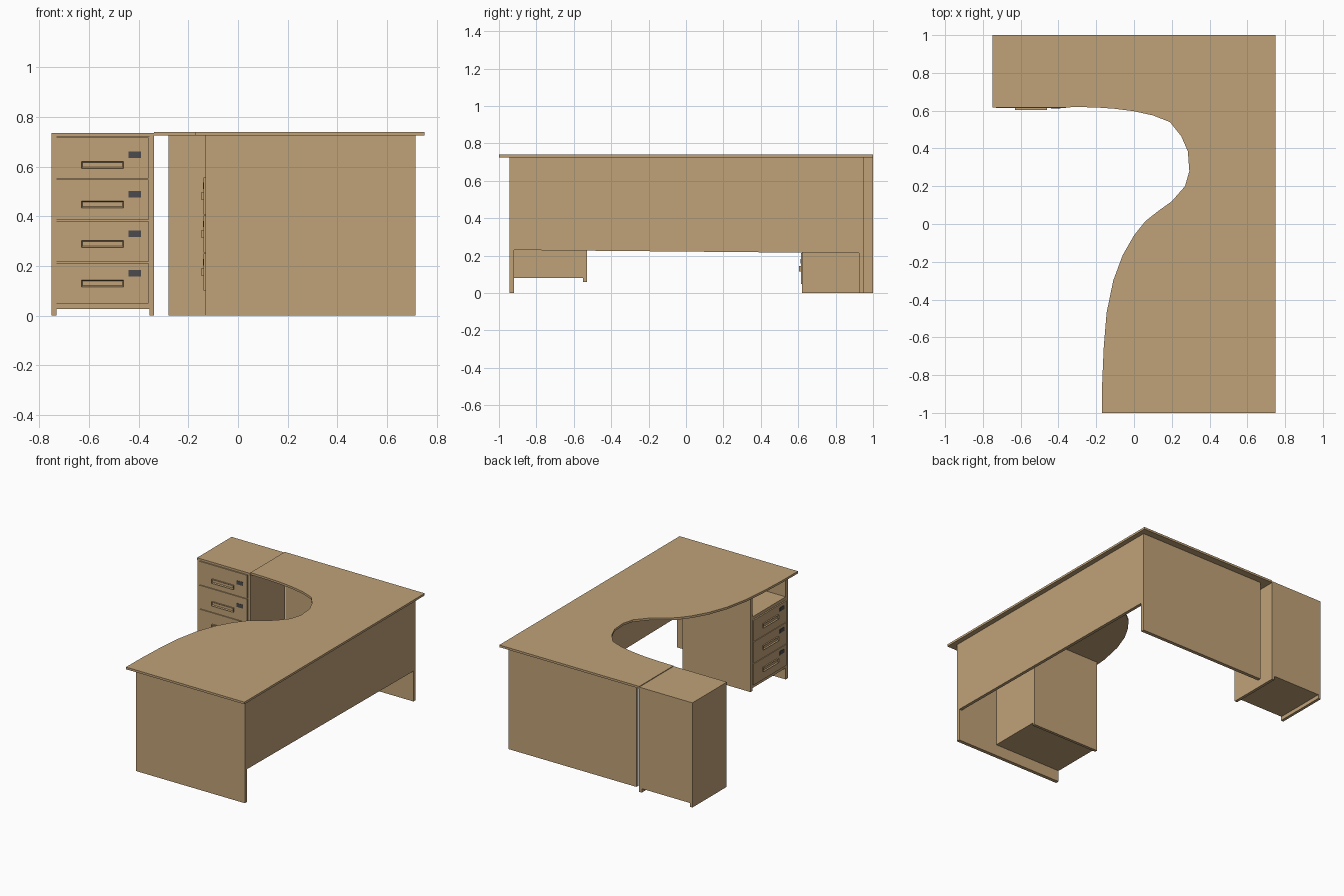
import bpy, bmesh, math
from mathutils import Matrix, Vector

if "Cube" in bpy.data.objects:
    bpy.data.objects.remove(bpy.data.objects["Cube"])


def material(name, rgb):
    m = bpy.data.materials.new(name)
    m.diffuse_color = (*rgb, 1)
    m.use_nodes = True
    m.node_tree.nodes["Principled BSDF"].inputs["Base Color"].default_value = m.diffuse_color
    return m


WOOD = material("light_wood", (0.527, 0.361, 0.188))
DARK = material("dark_metal", (0.07, 0.07, 0.075))


def finish(name, bm, mat, matrix=None):
    bmesh.ops.recalc_face_normals(bm, faces=bm.faces)
    me = bpy.data.meshes.new(name)
    bm.to_mesh(me)
    bm.free()
    me.materials.append(mat)
    ob = bpy.data.objects.new(name, me)
    bpy.context.collection.objects.link(ob)
    if matrix:
        ob.matrix_world = matrix
    return ob


def box_mesh(x, y, z):
    bm = bmesh.new()
    size = Matrix.Diagonal((x[1] - x[0], y[1] - y[0], z[1] - z[0], 1))
    mid = Matrix.Translation((sum(x) / 2, sum(y) / 2, sum(z) / 2))
    bmesh.ops.create_cube(bm, size=1, matrix=mid @ size)
    return bm


def box(name, x, y, z, mat=WOOD, matrix=None):
    return finish(name, box_mesh(x, y, z), mat, matrix)


def extrude_outline(name, outline, direction):
    bm = bmesh.new()
    face = bm.faces.new([bm.verts.new(p) for p in outline])
    new = bmesh.ops.extrude_face_region(bm, geom=[face])["geom"]
    verts = [v for v in new if isinstance(v, bmesh.types.BMVert)]
    bmesh.ops.translate(bm, verts=verts, vec=Vector(direction))
    return finish(name, bm, WOOD)


def drawer(name, place, width, z0, z1, handle_z):
    """Drawer front facing local -y, with framed pull and lock plate."""
    w = width / 2
    box(name + "_front", (-w, w), (-0.008, 0.002), (z0, z1), WOOD, place)
    bm = box_mesh((-0.085, 0.085), (-0.018, -0.007),
                  (handle_z - 0.014, handle_z + 0.014))
    front = min(bm.faces, key=lambda f: f.calc_center_median().y)
    bmesh.ops.inset_individual(bm, faces=[front], thickness=0.007)
    bmesh.ops.translate(bm, verts=front.verts, vec=(0, 0.008, 0))
    finish(name + "_handle", bm, WOOD, place)
    box(name + "_lock_plate", (0.105, 0.155), (-0.010, -0.007),
        (handle_z + 0.027, handle_z + 0.053), DARK, place)


# Desktop with the curved inner edge
curve = [(-0.337, 0.62), (-0.2, 0.617), (-0.1, 0.61), (0, 0.597), (0.1, 0.575),
         (0.19, 0.54), (0.25, 0.465), (0.285, 0.385), (0.293, 0.28),
         (0.27, 0.2), (0.2, 0.12), (0.13, 0.07), (0.06, 0.015), (0, -0.06),
         (-0.06, -0.165), (-0.11, -0.3), (-0.145, -0.47), (-0.16, -0.65),
         (-0.168, -0.83), (-0.17, -1)]
outline = [(x, y, 0.725) for x, y in curve + [(0.75, -1), (0.75, 1), (-0.337, 1)]]
extrude_outline("desktop", outline, (0, 0, 0.015))

# Supporting panels
box("front_leg_panel", (-0.13, 0.715), (-0.945, -0.92), (0, 0.725))
box("back_leg_panel", (-0.28, 0.715), (0.925, 0.95), (0, 0.725))
extrude_outline("side_modesty_panel",
                [(0.715, -0.92, 0.23), (0.715, 0.925, 0.213),
                 (0.715, 0.925, 0.725), (0.715, -0.92, 0.725)], (-0.022, 0, 0))

# Built-in drawer unit under the front of the desk, with open shelf on top
box("inner_unit_side", (-0.13, 0.40), (-0.55, -0.53), (0.06, 0.725))
box("inner_unit_back", (0.38, 0.40), (-0.92, -0.55), (0.08, 0.725))
box("inner_unit_base", (-0.13, 0.38), (-0.92, -0.55), (0.08, 0.10))
box("inner_unit_shelf", (-0.13, 0.38), (-0.92, -0.55), (0.56, 0.58))
box("inner_unit_drawer_body", (-0.127, 0.38), (-0.92, -0.55), (0.10, 0.56))
inner = Matrix.Translation((-0.13, -0.735, 0)) @ Matrix.Rotation(-math.pi / 2, 4, 'Z')
for i in range(3):
    z = 0.102 + i * 0.153
    drawer(f"inner_drawer_{i + 1}", inner, 0.366, z, z + 0.149, 0.176 + i * 0.153)

# Free-standing drawer pedestal at the back left
for side, x in (("left", -0.75), ("right", -0.357)):
    box(f"pedestal_{side}_side", (x, x + 0.02), (0.62, 1.0), (0, 0.72))
box("pedestal_body", (-0.73, -0.357), (0.625, 1.0), (0.027, 0.72))
box("pedestal_top", (-0.75, -0.337), (0.617, 1.0), (0.72, 0.735))
outer = Matrix.Translation((-0.545, 0.622, 0))
for i in range(4):
    z = 0.049 + i * 0.168
    drawer(f"pedestal_drawer_{i + 1}", outer, 0.37, z, z + 0.164, 0.13 + i * 0.159)
